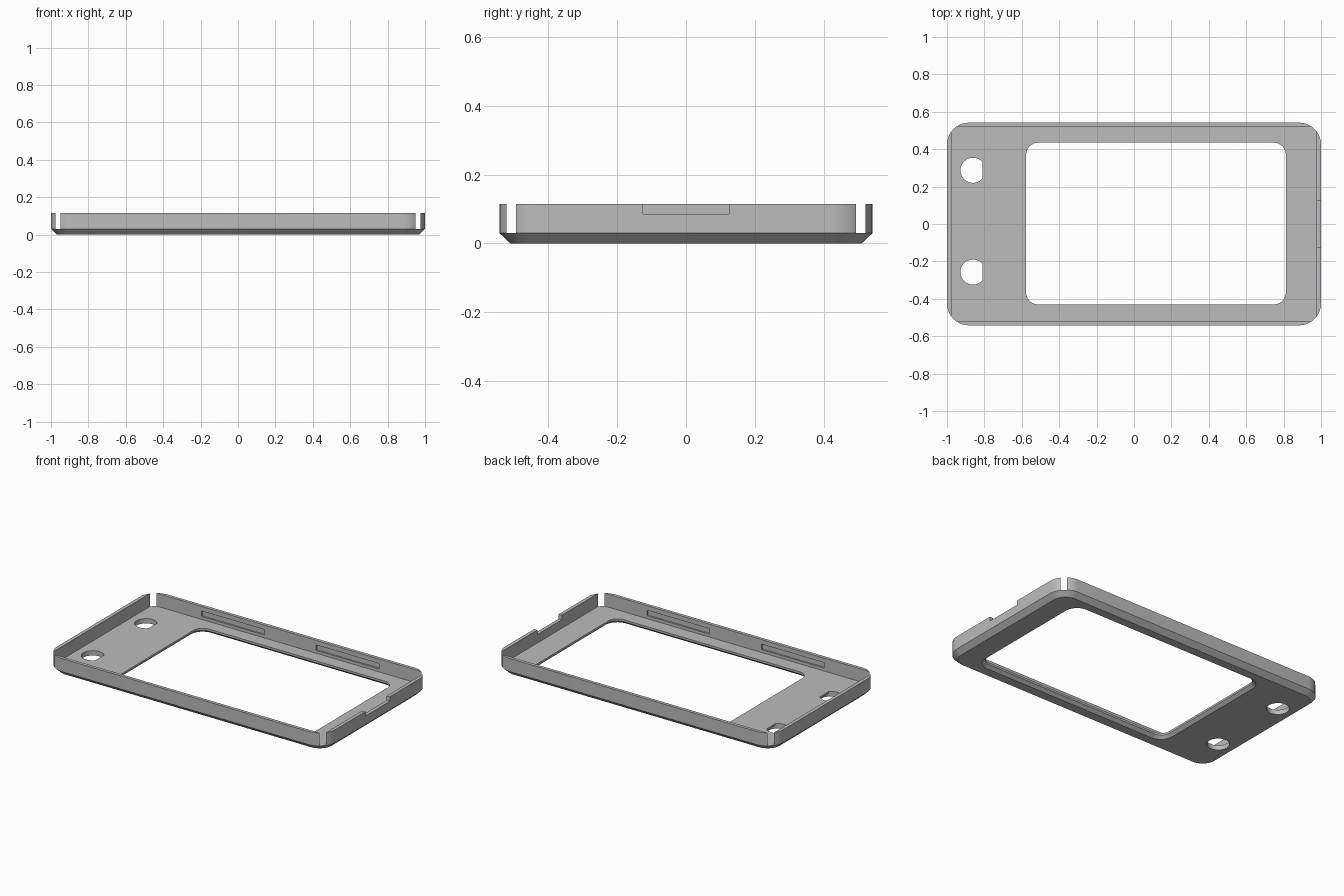
import bpy
from math import sin, cos, pi

cube = bpy.data.objects.get("Cube")
if cube:
    bpy.data.objects.remove(cube, do_unlink=True)

HALF_X, HALF_Y, HEIGHT = 1.0, 0.542, 0.115
FLOOR = 0.031
CORNER = 0.118

grey = bpy.data.materials.new("plain_grey")
grey.use_nodes = True
grey.diffuse_color = (0.5, 0.5, 0.5, 1)
grey.node_tree.nodes["Principled BSDF"].inputs["Base Color"].default_value = (0.5, 0.5, 0.5, 1)


def rounded_rect(x0, x1, y0, y1, r, steps=10):
    """Counter-clockwise outline with rounded corners."""
    pts = []
    centres = [(x1 - r, y1 - r), (x0 + r, y1 - r), (x0 + r, y0 + r), (x1 - r, y0 + r)]
    for q, (cx, cy) in enumerate(centres):
        for i in range(steps + 1):
            a = (q + i / steps) * pi / 2
            pts.append((cx + r * cos(a), cy + r * sin(a)))
    return pts


def circle(cx, cy, r, flat=None, sides=48):
    """Round outline, cut straight at x = flat when given."""
    if flat is None:
        return [(cx + r * cos(2 * pi * i / sides), cy + r * sin(2 * pi * i / sides)) for i in range(sides)]
    half = math_acos((flat - cx) / r)
    return [(cx + r * cos(a), cy + r * sin(a))
            for a in (half + (2 * pi - 2 * half) * i / sides for i in range(sides + 1))]


def math_acos(v):
    from math import acos
    return acos(v)


def loft(name, rings):
    """Closed solid through (outline, z) rings listed from bottom to top."""
    n = len(rings[0][0])
    verts = [(x, y, z) for outline, z in rings for x, y in outline]
    faces = [tuple(reversed(range(n))), tuple(range(len(verts) - n, len(verts)))]
    for k in range(len(rings) - 1):
        for i in range(n):
            j = (i + 1) % n
            faces.append((k * n + i, k * n + j, (k + 1) * n + j, (k + 1) * n + i))
    mesh = bpy.data.meshes.new(name)
    mesh.from_pydata(verts, [], faces)
    mesh.materials.append(grey)
    obj = bpy.data.objects.new(name, mesh)
    bpy.context.collection.objects.link(obj)
    return obj


def box(name, x0, x1, y0, y1, z0, z1):
    outline = [(x0, y0), (x1, y0), (x1, y1), (x0, y1)]
    return loft(name, [(outline, z0), (outline, z1)])


def cut(target, cutter):
    cutter.hide_render = True
    mod = target.modifiers.new("cut", "BOOLEAN")
    mod.operation, mod.solver, mod.object = "DIFFERENCE", "EXACT", cutter
    bpy.context.view_layer.objects.active = target
    bpy.ops.object.modifier_apply(modifier=mod.name)
    bpy.data.objects.remove(cutter, do_unlink=True)


# Shell with a chamfered underside
def shell_outline(inset):
    return rounded_rect(-HALF_X + inset, HALF_X - inset, -HALF_Y + inset, HALF_Y - inset, CORNER - inset)


frame = loft("bezel_frame", [(shell_outline(0.032), 0), (shell_outline(0), 0.03), (shell_outline(0), HEIGHT)])

# Square-cornered cavity that breaks through the rounded corners as slots
cut(frame, box("cavity", -0.977, 0.977, -0.521, 0.521, FLOOR, 0.2))


# Screen window, flared towards the underside
def window_outline(grow):
    return rounded_rect(-0.577 - grow, 0.812 + grow, -0.43 - grow, 0.435 + grow, 0.065 + grow)


cut(frame, loft("window", [(window_outline(0.03), -0.01), (window_outline(0.02), 0),
                           (window_outline(0), 0.018), (window_outline(0), 0.06)]))

# Button holes: round below, flat-sided above
for y in (0.287, -0.257):
    lower, upper = circle(-0.861, y, 0.067), circle(-0.861, y, 0.067, flat=-0.81)
    cut(frame, loft("hole_upper", [(upper, -0.02), (upper, 0.06)]))
    cut(frame, loft("hole_lower", [(lower, -0.02), (lower, 0.018)]))

# Cable notch in the left end wall
cut(frame, box("cable_notch", 0.95, 1.05, -0.125, 0.125, 0.086, 0.2))

# Snap grooves inside the long walls
for side in (-1, 1):
    for x in (-0.4, 0.42):
        y0, y1 = sorted((side * 0.5, side * 0.531))
        cut(frame, box("snap_groove", x - 0.225, x + 0.225, y0, y1, 0.05, 0.085))

# Smooth rounded corners, sharp edges elsewhere
bpy.ops.object.select_all(action="DESELECT")
frame.select_set(True)
bpy.context.view_layer.objects.active = frame
bpy.ops.object.shade_smooth_by_angle(angle=pi / 6)
